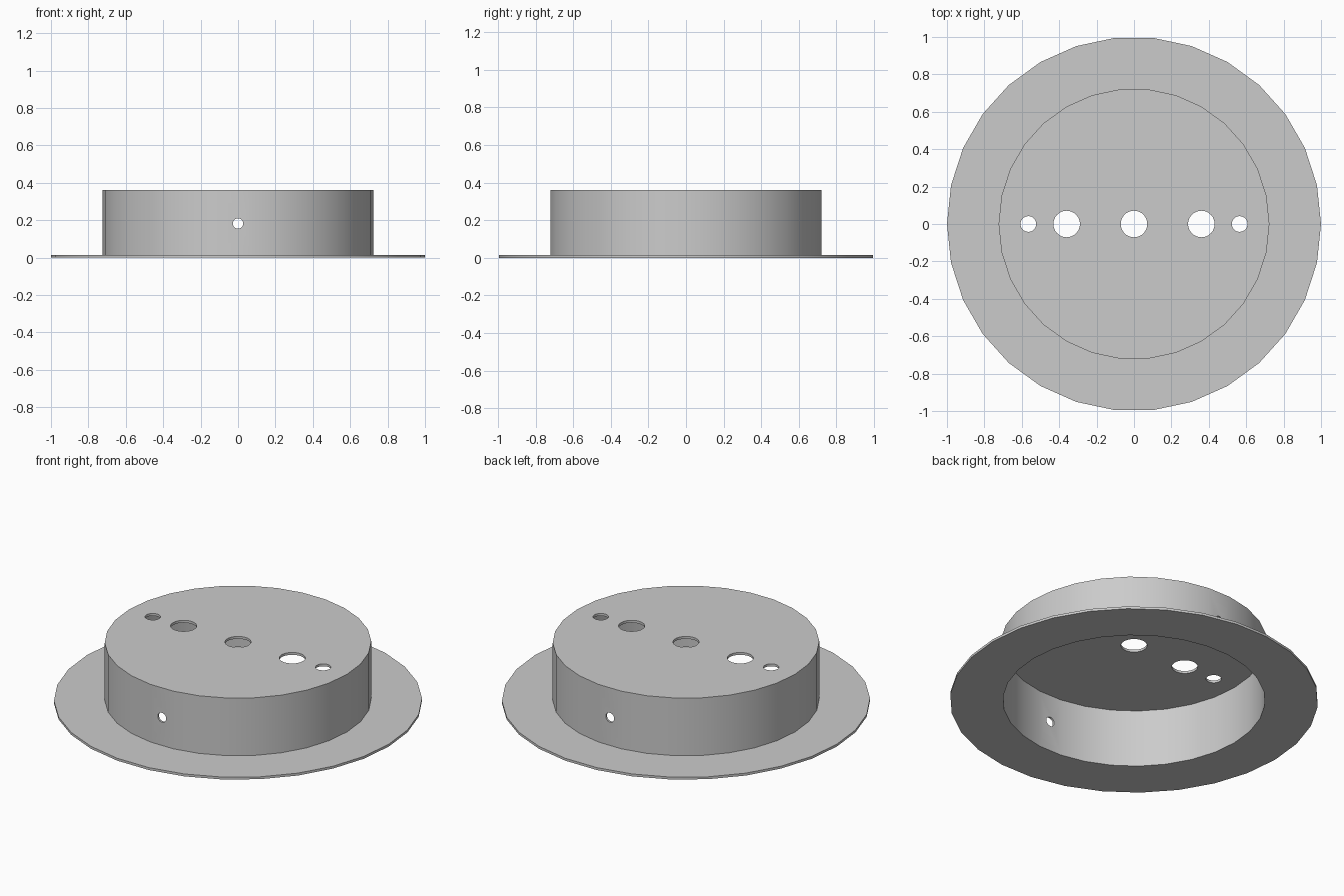
import bpy
import bmesh
import math
from mathutils import Matrix, Vector

SIDES = 30
HEIGHT = 0.36
SHEET = 0.0145      # flange and top plate thickness
OUTER, INNER = 0.724, 0.712

cube = bpy.data.objects.get("Cube")
if cube:
    bpy.data.objects.remove(cube, do_unlink=True)

grey = bpy.data.materials.new("plain grey")
grey.use_nodes = True
grey.diffuse_color = (0.6, 0.6, 0.6, 1)
grey.node_tree.nodes["Principled BSDF"].inputs["Base Color"].default_value = (0.6, 0.6, 0.6, 1)


def make_object(name, bm):
    bmesh.ops.recalc_face_normals(bm, faces=bm.faces)
    mesh = bpy.data.meshes.new(name)
    bm.to_mesh(mesh)
    bm.free()
    mesh.materials.append(grey)
    obj = bpy.data.objects.new(name, mesh)
    bpy.context.collection.objects.link(obj)
    return obj


def add_drill(bm, centre, radius, depth, rotation=Matrix()):
    bmesh.ops.create_cone(bm, cap_ends=True, segments=SIDES, radius1=radius, radius2=radius,
                          depth=depth, matrix=Matrix.Translation(Vector(centre)) @ rotation)


# Flanged cover: one lathe profile from the inner ceiling round to the outer top
profile = [(INNER, HEIGHT - SHEET), (INNER, 0), (1, 0), (1, SHEET), (OUTER, SHEET), (OUTER, HEIGHT)]
bm = bmesh.new()
rings = []
for r, z in profile:
    rings.append([bm.verts.new((r * math.cos(a), r * math.sin(a), z))
                  for a in (math.tau * i / SIDES for i in range(SIDES))])
for low, high in zip(rings, rings[1:]):
    for i in range(SIDES):
        j = (i + 1) % SIDES
        bm.faces.new((low[i], low[j], high[j], high[i]))
bm.faces.new(rings[0])
bm.faces.new(rings[-1])
cover = make_object("flanged_cover", bm)

# Holes: a row across the top plate and one bore through the front and back walls
bm = bmesh.new()
for x, r in ((0, 0.071), (0.36, 0.071), (-0.36, 0.071), (0.565, 0.042), (-0.565, 0.042)):
    add_drill(bm, (x, 0, HEIGHT), r, 0.1)
add_drill(bm, (0, 0, 0.182), 0.028, 2, Matrix.Rotation(math.pi / 2, 4, "X"))
drills = make_object("hole_cutter", bm)
drills.hide_render = True

cut = cover.modifiers.new("holes", "BOOLEAN")
cut.operation = "DIFFERENCE"
cut.solver = "EXACT"
cut.object = drills
bpy.ops.object.select_all(action="DESELECT")
bpy.context.view_layer.objects.active = cover
cover.select_set(True)
bpy.ops.object.modifier_apply(modifier=cut.name)
bpy.data.objects.remove(drills, do_unlink=True)

# Smooth round walls with crisp rims
bpy.ops.object.shade_smooth_by_angle(angle=math.radians(30))
